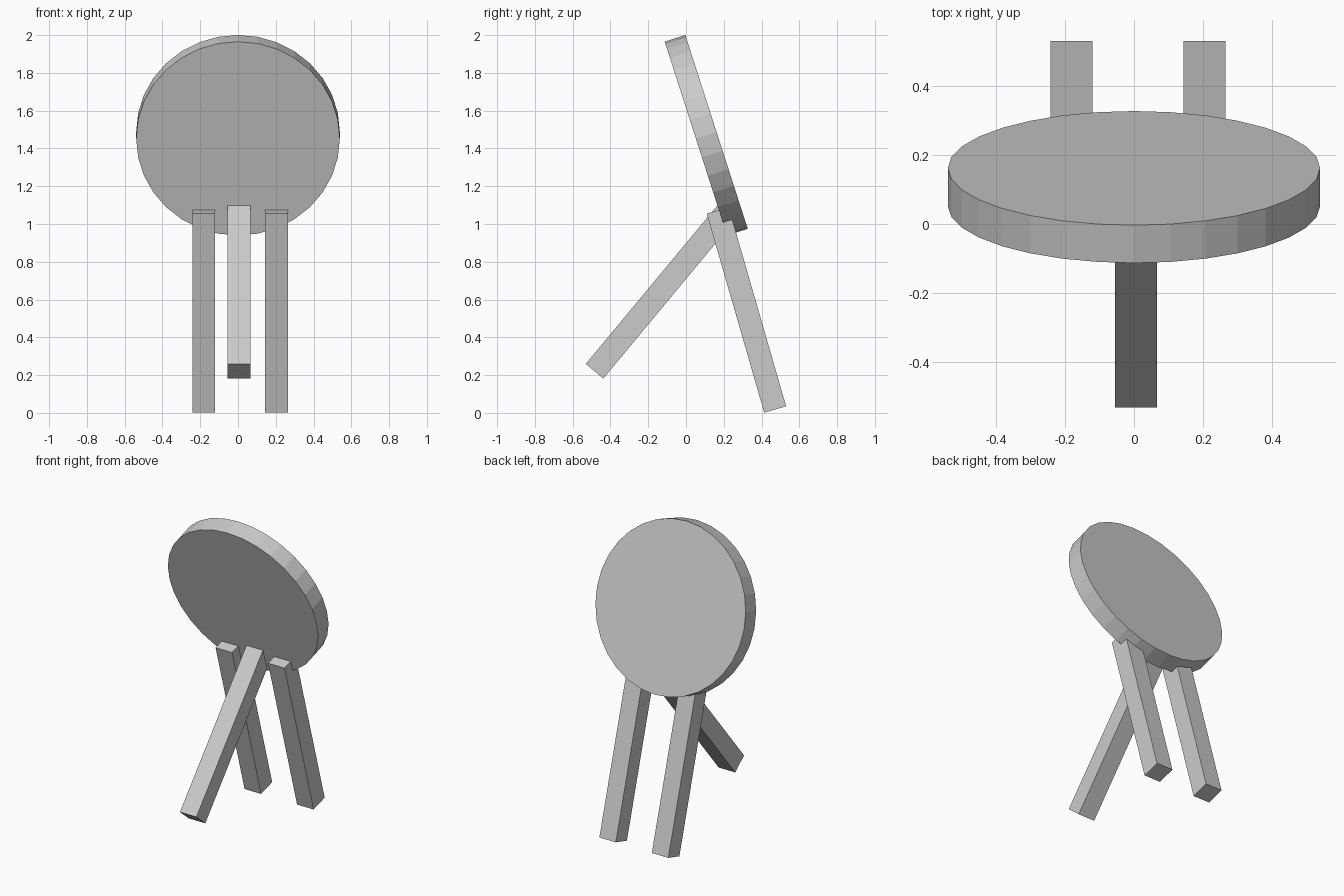
import bpy
from math import radians

if "Cube" in bpy.data.objects:
    bpy.data.objects.remove(bpy.data.objects["Cube"])

# Square wooden leg: centre, length and lean about the x axis
def leg(name, centre, length, lean, width=0.121):
    bpy.ops.mesh.primitive_cube_add(size=1, location=centre, rotation=(radians(lean), 0, 0))
    obj = bpy.context.object
    obj.name = name
    obj.scale = (width, width, length)
    bpy.ops.object.transform_apply(location=False, rotation=False, scale=True)
    return obj

# Tilted round board, flat-shaded 32-sided disc
bpy.ops.mesh.primitive_cylinder_add(vertices=32, radius=0.539, depth=0.115,
                                    location=(0, 0.107, 1.47),
                                    rotation=(radians(-72.15), 0, 0))
bpy.context.object.name = "round_board"

# Single front prop leg
leg("front_leg", (0.006, -0.135, 0.641), 1.093, -39.7)

# Pair of back legs
for side, x in (("left", -0.181), ("right", 0.204)):
    leg("back_leg_" + side, (x, 0.32, 0.545), 1.097, 16.1)
